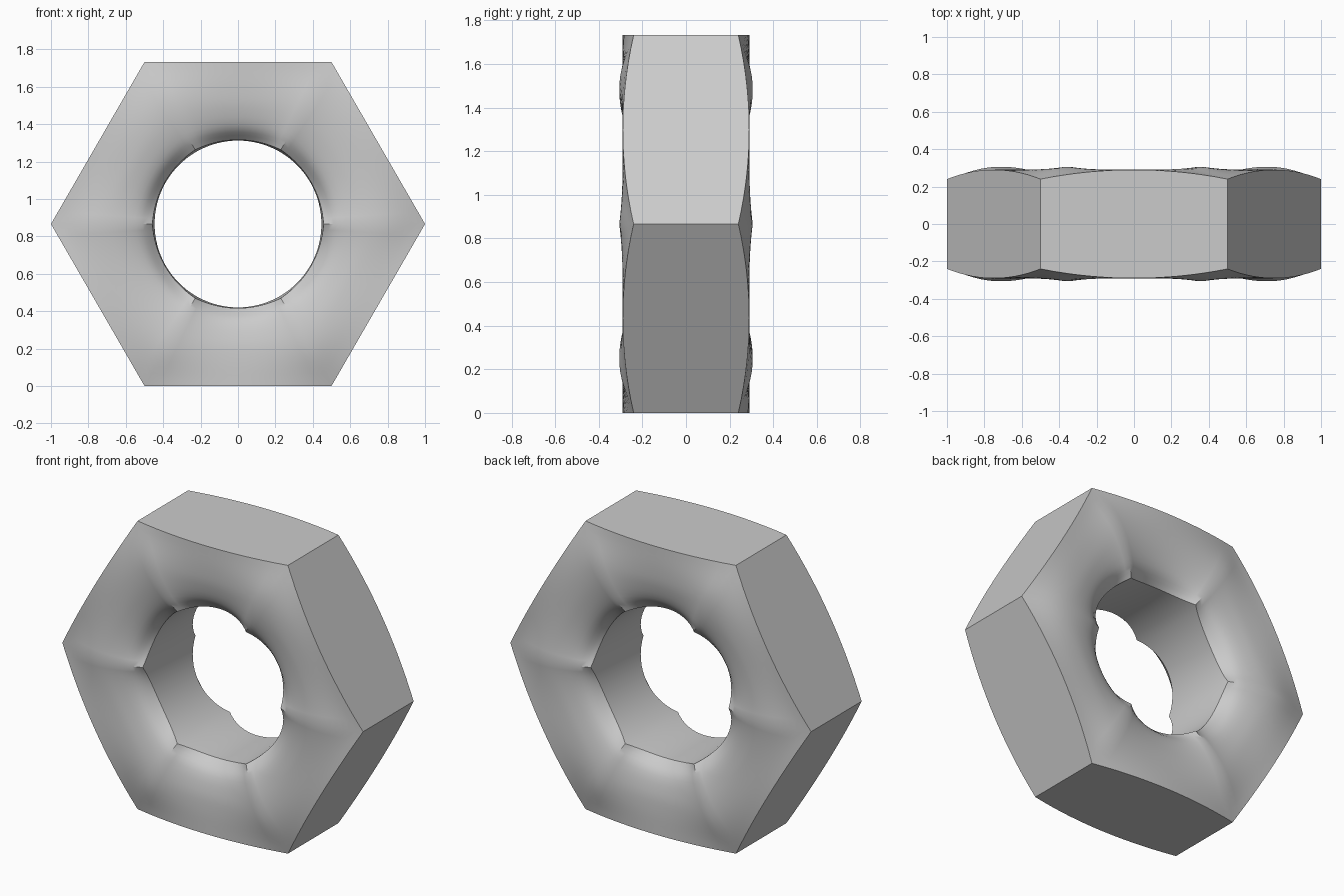
import bpy, bmesh, math

if "Cube" in bpy.data.objects:
    bpy.data.objects.remove(bpy.data.objects["Cube"])

SEG, RINGS = 96, 18          # segments around, rings from bore to rim
APO = math.sqrt(3) / 2       # hexagon flat distance = centre height

# face height along the radius, toward a corner and toward a flat
STOPS = [0, 0.15, 0.4, 0.65, 1]
CORNER = [0.25, 0.283, 0.305, 0.297, 0.24]
FLAT = [0.18, 0.245, 0.28, 0.29, 0.29]


def smooth_lookup(vals, s):
    """Cubic interpolation through the height stops."""
    n = len(STOPS)

    def slope(i):
        a, b = max(i - 1, 0), min(i + 1, n - 1)
        return (vals[b] - vals[a]) / (STOPS[b] - STOPS[a])
    i = next(k for k in range(n - 1) if s <= STOPS[k + 1] or k == n - 2)
    h = STOPS[i + 1] - STOPS[i]
    t = (s - STOPS[i]) / h
    return ((2*t**3 - 3*t**2 + 1) * vals[i] + (t**3 - 2*t**2 + t) * h * slope(i)
            + (3*t**2 - 2*t**3) * vals[i + 1] + (t**3 - t**2) * h * slope(i + 1))


bm = bmesh.new()


def make_ring(s, side):
    """One closed loop of vertices; side is -1 front, 1 back, 0 middle of the bore."""
    ring = []
    for k in range(SEG):
        a = 2 * math.pi * k / SEG
        off = (a % (math.pi / 3)) - math.pi / 6
        w = (math.tan(off) / math.tan(math.pi / 6)) ** 2   # 1 at corner, 0 at flat
        hole = 0.45 + 0.008 * w if side else 0.446
        r = hole + (APO / math.cos(off) - hole) * s
        y = side * (smooth_lookup(CORNER, s) * w + smooth_lookup(FLAT, s) * (1 - w))
        ring.append(bm.verts.new((r * math.cos(a), y, APO + r * math.sin(a))))
    return ring


# closed section: front face outward, sides, back face inward, bore
steps = [(i / RINGS) ** 1.3 for i in range(RINGS + 1)]
rings = [make_ring(s, -1) for s in steps]
rings += [make_ring(s, 1) for s in reversed(steps)]
rings.append(make_ring(0, 0))
for j, ra in enumerate(rings):
    rb = rings[(j + 1) % len(rings)]
    for k in range(SEG):
        m = (k + 1) % SEG
        bm.faces.new((ra[k], ra[m], rb[m], rb[k]))
bmesh.ops.recalc_face_normals(bm, faces=bm.faces)

mesh = bpy.data.meshes.new("hex_nut")
bm.to_mesh(mesh)
bm.free()
nut = bpy.data.objects.new("hex_nut", mesh)
bpy.context.collection.objects.link(nut)
bpy.context.view_layer.objects.active = nut
nut.select_set(True)
bpy.ops.object.shade_smooth_by_angle(angle=math.radians(30))
